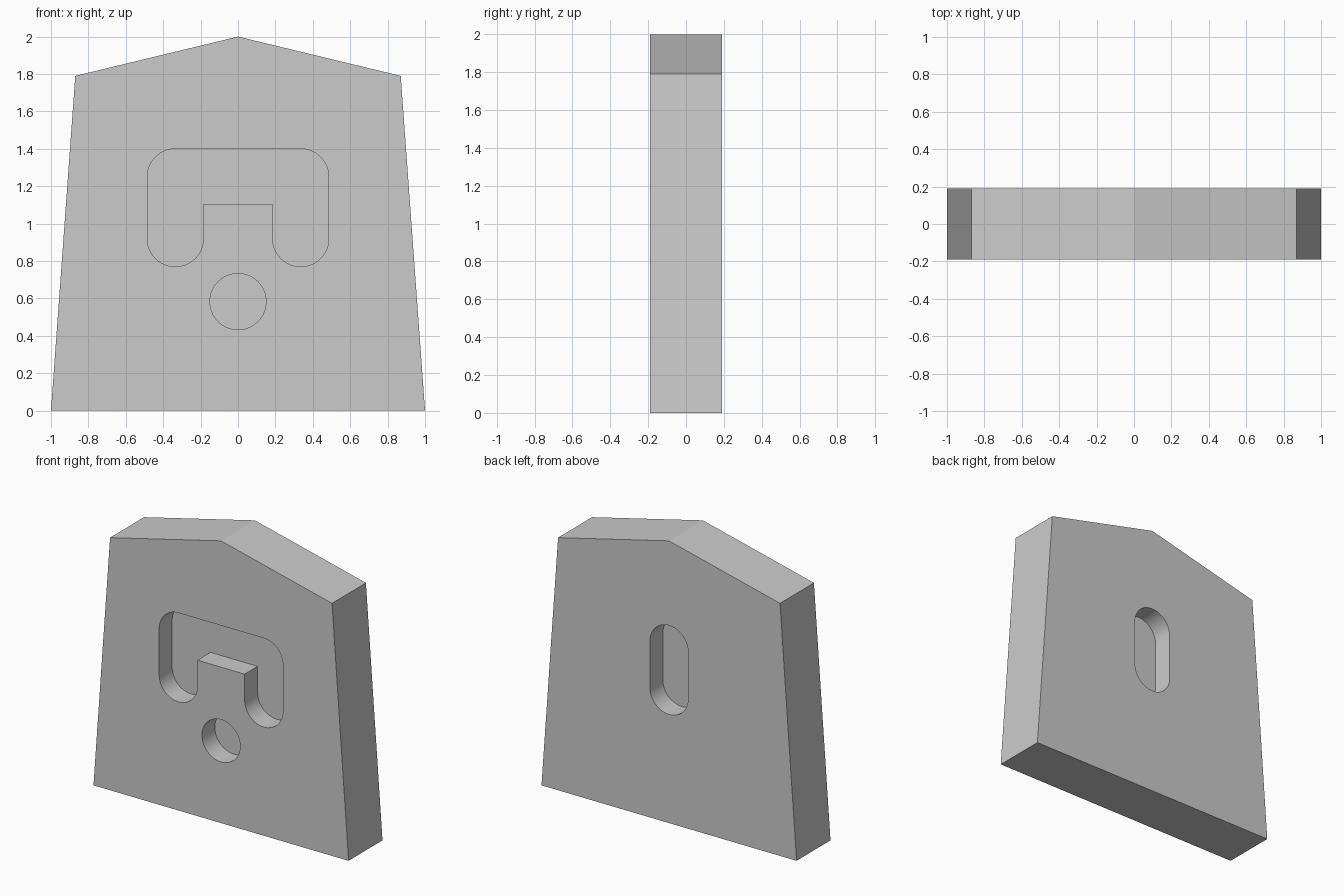
import bpy, bmesh
from math import cos, sin, radians

if "Cube" in bpy.data.objects:
    bpy.data.objects.remove(bpy.data.objects["Cube"], do_unlink=True)

HALF = 0.19      # half thickness of the slab
DEPTH = 0.145    # depth of every recess
R = 0.15         # radius of the rounded recesses
LOW, HIGH = 0.92, 1.25   # heights of the arc centres
ARM = 0.335      # arm centre of the arch recess

grey = bpy.data.materials.new("plain_grey")
grey.use_nodes = True
colour = (0.6, 0.6, 0.6, 1)
grey.diffuse_color = colour
grey.node_tree.nodes["Principled BSDF"].inputs["Base Color"].default_value = colour


def arc(cx, cz, start, end, steps):
    angles = [radians(start + (end - start) * i / steps) for i in range(steps + 1)]
    return [(cx + R * cos(a), cz + R * sin(a)) for a in angles]


def prism(name, profile, y0, y1):
    """Extrude an x-z profile from y0 to y1."""
    bm = bmesh.new()
    face = bm.faces.new([bm.verts.new((x, y0, z)) for x, z in profile])
    ext = bmesh.ops.extrude_face_region(bm, geom=[face])
    moved = [v for v in ext["geom"] if isinstance(v, bmesh.types.BMVert)]
    bmesh.ops.translate(bm, verts=moved, vec=(0, y1 - y0, 0))
    bmesh.ops.recalc_face_normals(bm, faces=bm.faces)
    mesh = bpy.data.meshes.new(name)
    bm.to_mesh(mesh)
    bm.free()
    mesh.materials.append(grey)
    obj = bpy.data.objects.new(name, mesh)
    bpy.context.collection.objects.link(obj)
    return obj


# Tapered slab with a shallow peak
slab = prism("slab", [(-1, 0), (1, 0), (0.87, 1.79), (0, 2), (-0.87, 1.79)], -HALF, HALF)

# Recess outlines
inner = ARM - R
arch = ([(-inner, 1.105)] + arc(-ARM, LOW, 0, -180, 32) + arc(-ARM, HIGH, 180, 90, 16)
        + arc(ARM, HIGH, 90, 0, 16) + arc(ARM, LOW, 0, -180, 32) + [(inner, 1.105)])
hole = arc(0, 0.583, 0, 360, 64)[:-1]
slot = arc(0, HIGH, 0, 180, 32) + arc(0, LOW, 180, 360, 32)

# Arch and round hole in the front, slot in the back
cuts = [("arch_cutter", arch, -1), ("hole_cutter", hole, -1), ("slot_cutter", slot, 1)]
bpy.context.view_layer.objects.active = slab
for name, outline, side in cuts:
    cutter = prism(name, outline, side * (HALF + 0.1), side * (HALF - DEPTH))
    cutter.hide_render = True
    mod = slab.modifiers.new(name, "BOOLEAN")
    mod.operation = "DIFFERENCE"
    mod.solver = "EXACT"
    mod.object = cutter
    bpy.ops.object.modifier_apply(modifier=mod.name)
    bpy.data.objects.remove(cutter, do_unlink=True)

# Smooth the rounded recess walls, keep the slab edges crisp
bpy.ops.object.select_all(action="DESELECT")
slab.select_set(True)
bpy.ops.object.shade_smooth_by_angle(angle=radians(20))
